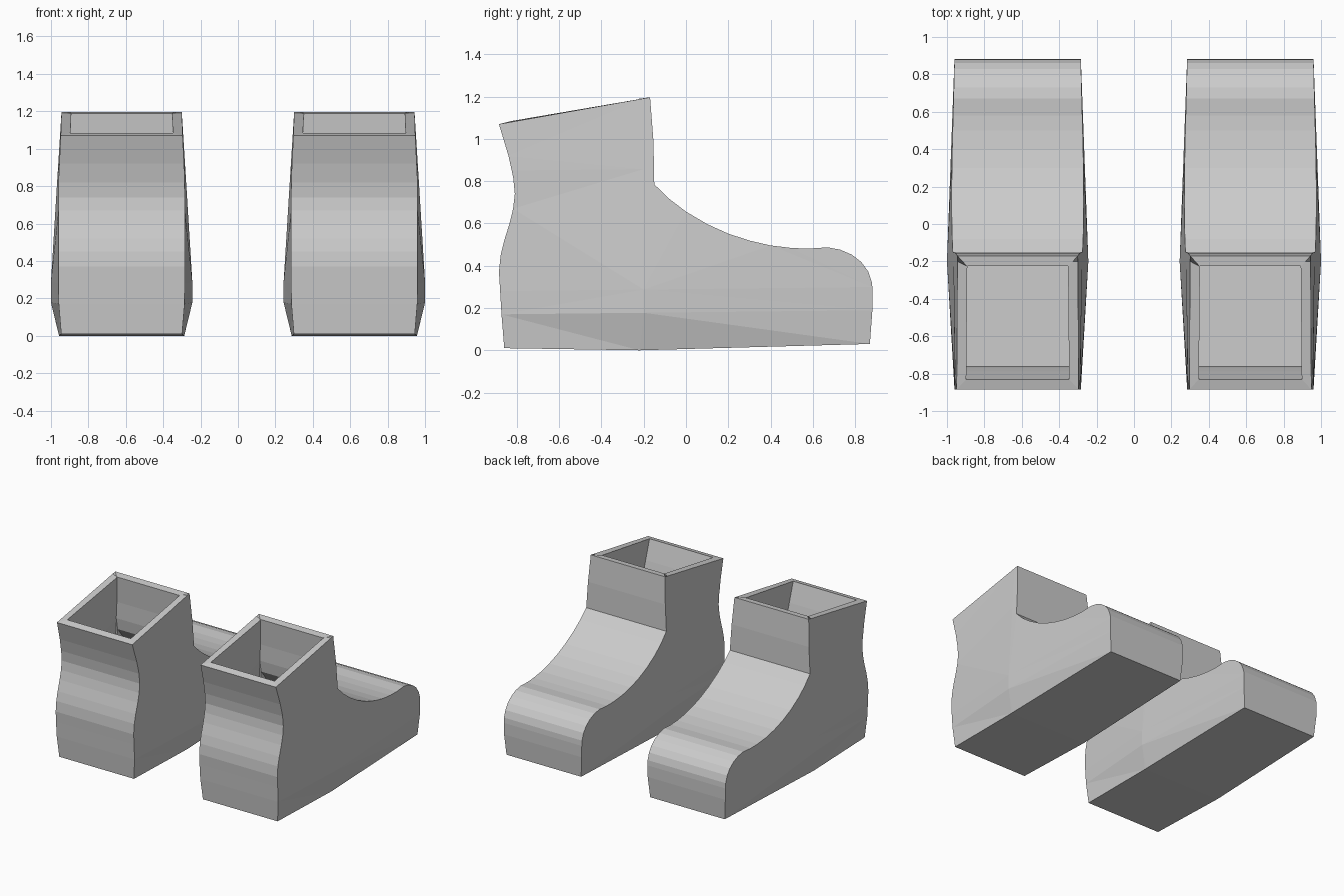
import bpy, bmesh
from mathutils import Vector

if "Cube" in bpy.data.objects:
    bpy.data.objects.remove(bpy.data.objects["Cube"])

# Side outline of a boot as (y, z): heel, shaft, instep, toe, sole
HEEL = [(-0.86, 0.01), (-0.873, 0.17), (-0.88, 0.29), (-0.885, 0.37), (-0.877, 0.45),
        (-0.86, 0.52), (-0.835, 0.60), (-0.818, 0.67), (-0.81, 0.74), (-0.818, 0.82),
        (-0.84, 0.92)]
SHAFT = [(-0.885, 1.07), (-0.17, 1.197), (-0.154, 0.99), (-0.15, 0.785)]
INSTEP = [(-0.08, 0.717), (0.0, 0.656), (0.1, 0.597), (0.2, 0.552), (0.3, 0.519),
          (0.4, 0.496), (0.5, 0.484), (0.58, 0.481)]
TOE = [(0.67, 0.487), (0.73, 0.476), (0.785, 0.452), (0.83, 0.417), (0.862, 0.373),
       (0.88, 0.32), (0.883, 0.28), (0.882, 0.19), (0.87, 0.03)]
OUTLINE = HEEL + SHAFT + INSTEP + TOE + [(-0.22, 0.0)]

# Half width by height, on the widest line (y = -0.2) and at the heel and toe ends
RIDGE = [(0, 0.335), (0.17, 0.378), (0.28, 0.378), (0.85, 0.343), (1.25, 0.318)]
ENDS = [(0, 0.322), (0.17, 0.336), (0.28, 0.338), (0.85, 0.336), (1.25, 0.318)]
TILT = 0.011


def lookup(table, v):
    v = min(max(v, table[0][0]), table[-1][0])
    for (a, wa), (b, wb) in zip(table, table[1:]):
        if v <= b:
            return wa + (wb - wa) * (v - a) / (b - a)
    return table[-1][1]


def half_width(y, z):
    h = z - TILT * (y + 0.88)
    t = (y + 0.2) / 1.08 if y > -0.2 else (-0.2 - y) / 0.68
    return lookup(RIDGE, h) * (1 - t) + lookup(ENDS, h) * t


def make_boot(name, centre_x):
    bm = bmesh.new()
    # Extruded outline
    face = bm.faces.new([bm.verts.new((-1, y, z)) for y, z in OUTLINE])
    new = bmesh.ops.extrude_face_region(bm, geom=[face], use_keep_orig=True)["geom"]
    bmesh.ops.translate(bm, vec=(2, 0, 0),
                        verts=[g for g in new if isinstance(g, bmesh.types.BMVert)])
    bmesh.ops.recalc_face_normals(bm, faces=bm.faces[:])
    # Crease lines on the sides
    cuts = [((0, -0.2, 0), (0, 1, 0))]
    cuts += [((0, -0.88, z), (0, -TILT, 1)) for z in (0.17, 0.28, 0.85)]
    for co, no in cuts:
        bmesh.ops.bisect_plane(bm, geom=bm.verts[:] + bm.edges[:] + bm.faces[:],
                               dist=1e-4, plane_co=co, plane_no=Vector(no).normalized())
    # Open the top of the shaft
    top = [f for f in bm.faces if f.normal.z > 0.9 and f.calc_center_median().z > 1]
    bmesh.ops.delete(bm, geom=top, context='FACES')
    sides = [f for f in bm.faces if abs(f.normal.x) > 0.9]
    bmesh.ops.triangulate(bm, faces=sides)
    # Swell the sides
    for v in bm.verts:
        v.co.x *= half_width(v.co.y, v.co.z)
    bm.normal_update()
    mesh = bpy.data.meshes.new(name)
    bm.to_mesh(mesh)
    bm.free()
    boot = bpy.data.objects.new(name, mesh)
    bpy.context.collection.objects.link(boot)
    boot.location.x = centre_x
    # Hollow wall
    wall = boot.modifiers.new("wall", 'SOLIDIFY')
    wall.thickness = 0.053
    wall.offset = -1
    wall.use_even_offset = True
    return boot


make_boot("left_boot", -0.622)
make_boot("right_boot", 0.622)
